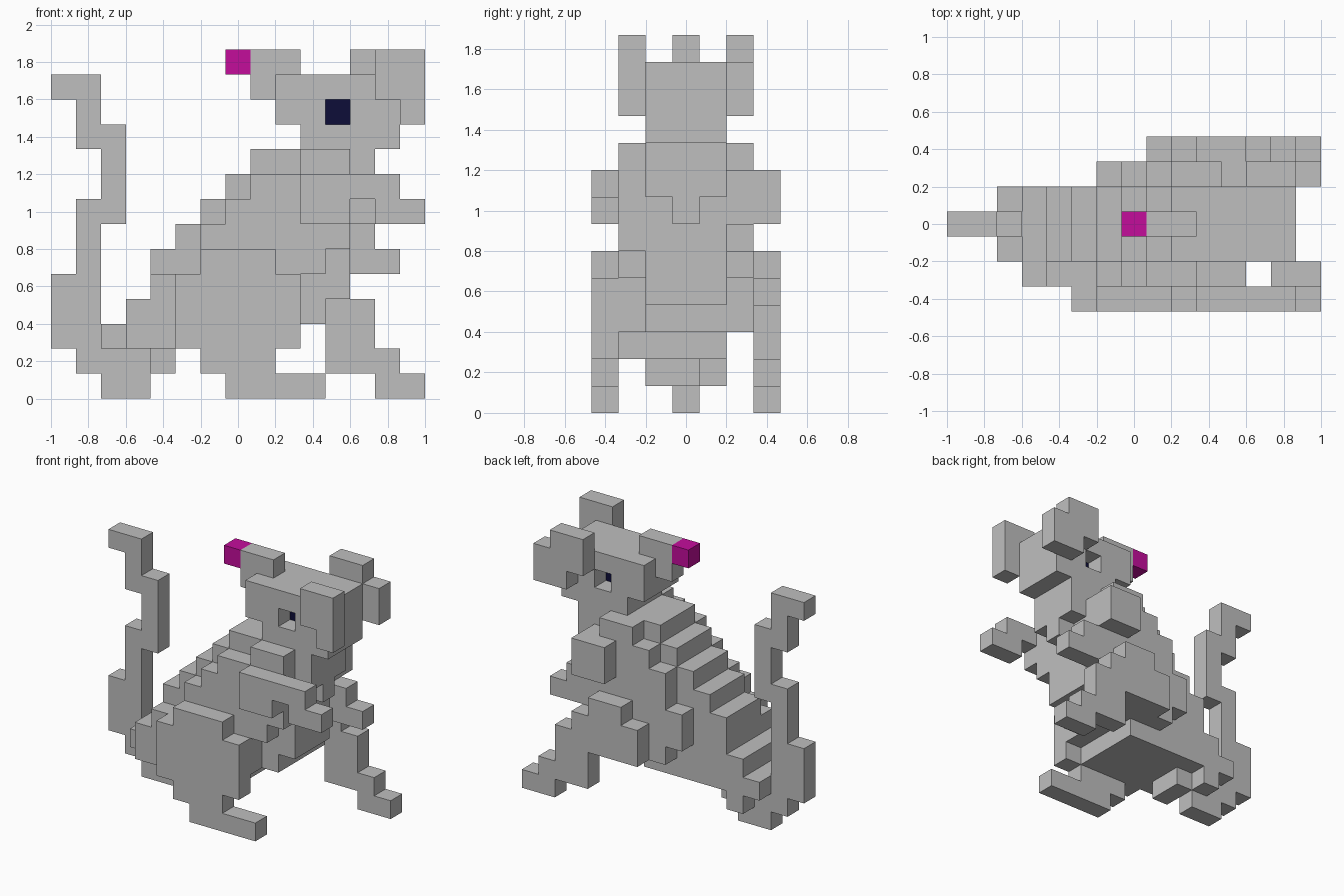
import bpy, bmesh
from mathutils import Vector

cube = bpy.data.objects.get("Cube")
if cube:
    bpy.data.objects.remove(cube, do_unlink=True)

CELL = 2 / 15
ORIGIN = Vector((-1.0, -3.5 * CELL, 0.0))


def material(name, colour):
    mat = bpy.data.materials.new(name)
    mat.use_nodes = True
    mat.diffuse_color = (*colour, 1)
    mat.node_tree.nodes["Principled BSDF"].inputs["Base Color"].default_value = (*colour, 1)
    return mat


grey = material("grey fur", (0.52, 0.52, 0.52))
pink = material("pink nose", (0.55, 0.004, 0.33))
navy = material("navy eye", (0.004, 0.004, 0.04))

parts = []


def part(name, mat, layers, *bars, holes=()):
    """Blocks in the given depth layers; each bar is (low row, high row, start column, end column)."""
    cells = set()
    for low, high, start, end in bars:
        for row in range(low, high + 1):
            for column in range(start, end):
                for layer in layers:
                    cells.add((column, layer, row))
    parts.append((name, mat, cells - set(holes)))


# Head, with a see-in socket on each side of the eye block
part("head", grey, (2, 3, 4), (10, 10, 10, 14), (11, 12, 9, 14),
     holes=[(11, layer, 11) for layer in (2, 3, 4)])
part("eyes", navy, (3,), (11, 11, 11, 12))
part("snout", grey, (3,), (12, 12, 8, 9), (13, 13, 8, 10))
part("nose", pink, (3,), (13, 13, 7, 8))
part("near_ear", grey, (1,), (12, 13, 13, 14), (11, 13, 14, 15))
part("far_ear", grey, (5,), (12, 13, 12, 13), (11, 13, 13, 14), (11, 12, 14, 15))

# Body: a stepped core with a thinner flank on each side
part("body_core", grey, (2, 3, 4), (9, 9, 8, 13), (8, 8, 7, 13), (7, 7, 6, 12),
     (6, 6, 5, 12), (4, 5, 4, 12), (3, 3, 3, 11), (2, 2, 2, 9))
part("chest_point", grey, (3,), (7, 7, 12, 13))
part("rump_underside", grey, (2, 3), (1, 1, 4, 5))
part("rump_corner", grey, (4,), (1, 1, 3, 4))
part("near_flank", grey, (1,), (9, 9, 10, 12), (8, 8, 8, 12), (7, 7, 7, 12),
     (6, 6, 6, 12), (5, 5, 6, 11), (4, 4, 4, 10), (3, 3, 3, 10), (2, 2, 3, 9))
part("far_flank", grey, (5,), (9, 9, 9, 11), (8, 8, 8, 12), (6, 7, 7, 12),
     (4, 5, 6, 11), (3, 3, 7, 11))

# Arms
part("near_arm", grey, (0,), (8, 8, 10, 14), (7, 7, 10, 12), (7, 7, 13, 15))
part("far_arm", grey, (6,), (7, 8, 10, 12))
part("far_forearm", grey, (5,), (6, 6, 12, 13), (5, 5, 11, 14))

# Legs
part("near_leg", grey, (0,), (5, 5, 6, 9), (2, 4, 5, 10), (1, 1, 6, 9))
part("near_foot", grey, (0,), (0, 0, 7, 11))
part("far_leg", grey, (6,), (5, 5, 9, 11), (4, 4, 8, 12), (3, 3, 8, 13), (1, 2, 11, 13))
part("far_foot", grey, (6,), (1, 1, 13, 14), (0, 0, 13, 15))

# Curling tail
part("tail", grey, (3,), (12, 12, 0, 2), (11, 11, 1, 2), (10, 10, 1, 3), (8, 9, 2, 3),
     (7, 7, 1, 3), (5, 6, 1, 2), (2, 4, 0, 2), (1, 1, 1, 4), (0, 0, 2, 4))

occupied = set().union(*(cells for _, _, cells in parts))


def build(name, mat, cells):
    """Skin the outside of a part, leaving out faces hidden against its neighbours."""
    bm = bmesh.new()
    for cell in sorted(cells):
        for axis in range(3):
            u, v = (axis + 1) % 3, (axis + 2) % 3
            for side in (0, 1):
                beside = list(cell)
                beside[axis] += 2 * side - 1
                if tuple(beside) in occupied:
                    continue
                loop = [(0, 0), (1, 0), (1, 1), (0, 1)]
                verts = []
                for a, b in (loop if side else reversed(loop)):
                    corner = Vector(cell)
                    corner[axis] += side
                    corner[u] += a
                    corner[v] += b
                    verts.append(bm.verts.new(ORIGIN + corner * CELL))
                bm.faces.new(verts)
    bmesh.ops.remove_doubles(bm, verts=bm.verts, dist=CELL / 100)
    mesh = bpy.data.meshes.new(name)
    bm.to_mesh(mesh)
    bm.free()
    mesh.materials.append(mat)
    bpy.context.collection.objects.link(bpy.data.objects.new(name, mesh))


for entry in parts:
    build(*entry)
